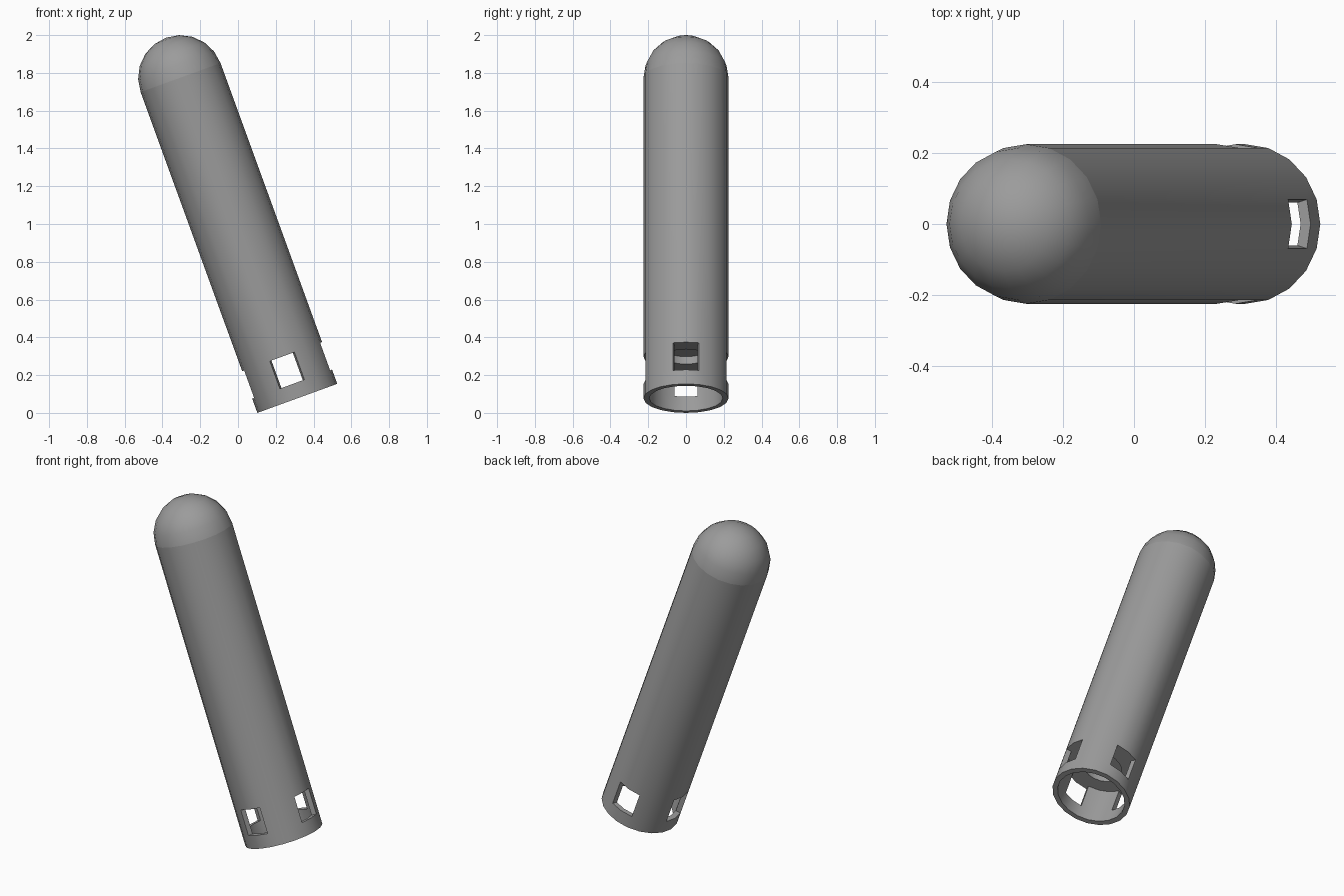
import bpy, bmesh
from math import sin, cos, pi, radians
from mathutils import Matrix

if "Cube" in bpy.data.objects:
    bpy.data.objects.remove(bpy.data.objects["Cube"])

SIDES, R, R_IN, LENGTH = 20, 0.225, 0.195, 1.807
WIN_LOW, WIN_TOP = 0.08, 0.235

# Closed profile (radius, height along the axis): dome, outer wall, rim, bore, stepped recess
profile = [(R * sin(a), LENGTH + R * cos(a)) for a in (i * pi / 10 for i in range(6))]
profile[0] = (0, LENGTH + R)
profile += [(R, WIN_TOP), (R, WIN_LOW), (R, 0),
            (R_IN, 0), (R_IN, WIN_LOW), (R_IN, WIN_TOP),
            (0.115, WIN_TOP), (0.115, 0.277), (0, 0.277)]
DOME_BASE, OUT_TOP, OUT_LOW, IN_LOW, IN_TOP = 5, 6, 7, 10, 11

bm = bmesh.new()
rings = []
for r, h in profile:
    if r == 0:
        rings.append([bm.verts.new((0, 0, h))] * SIDES)
    else:
        rings.append([bm.verts.new((r * cos(2 * pi * k / SIDES), r * sin(2 * pi * k / SIDES), h))
                      for k in range(SIDES)])


def face(*verts):
    bm.faces.new(list(dict.fromkeys(verts)))


# Four windows, each two sides wide, left open in the outer wall and the bore
open_cols = {(5 * w + d) % SIDES for w in range(4) for d in (-1, 0)}
for i in range(len(rings) - 1):
    a, b = rings[i], rings[i + 1]
    for k in range(SIDES):
        n = (k + 1) % SIDES
        if i in (OUT_TOP, IN_LOW) and k in open_cols:
            continue
        face(a[k], b[k], b[n], a[n])

# Window reveals through the wall thickness
ot, ol, il, it = (rings[i] for i in (OUT_TOP, OUT_LOW, IN_LOW, IN_TOP))
for k in open_cols:
    n = (k + 1) % SIDES
    face(ot[k], ot[n], it[n], it[k])
    face(ol[k], il[k], il[n], ol[n])
for w in range(4):
    for k in ((5 * w - 1) % SIDES, 5 * w + 1):
        face(ot[k], ol[k], il[k], it[k])

# Crisp seam between dome and wall
seam = rings[DOME_BASE]
for k in range(SIDES):
    bm.edges.get((seam[k], seam[(k + 1) % SIDES])).smooth = False

# Lean the tube to the left
bmesh.ops.recalc_face_normals(bm, faces=bm.faces)
tilt = radians(20)
bm.transform(Matrix.Translation((0.314, 0, R * sin(tilt))) @ Matrix.Rotation(-tilt, 4, 'Y'))

mesh = bpy.data.meshes.new("domed_tube")
bm.to_mesh(mesh)
bm.free()
tube = bpy.data.objects.new("domed_tube", mesh)
bpy.context.collection.objects.link(tube)

# Dark grey finish
dark = bpy.data.materials.new("dark_grey")
dark.diffuse_color = (0.33, 0.33, 0.33, 1)
dark.use_nodes = True
dark.node_tree.nodes["Principled BSDF"].inputs["Base Color"].default_value = dark.diffuse_color
mesh.materials.append(dark)

bpy.context.view_layer.objects.active = tube
tube.select_set(True)
bpy.ops.object.shade_smooth_by_angle(angle=radians(30), keep_sharp_edges=True)
